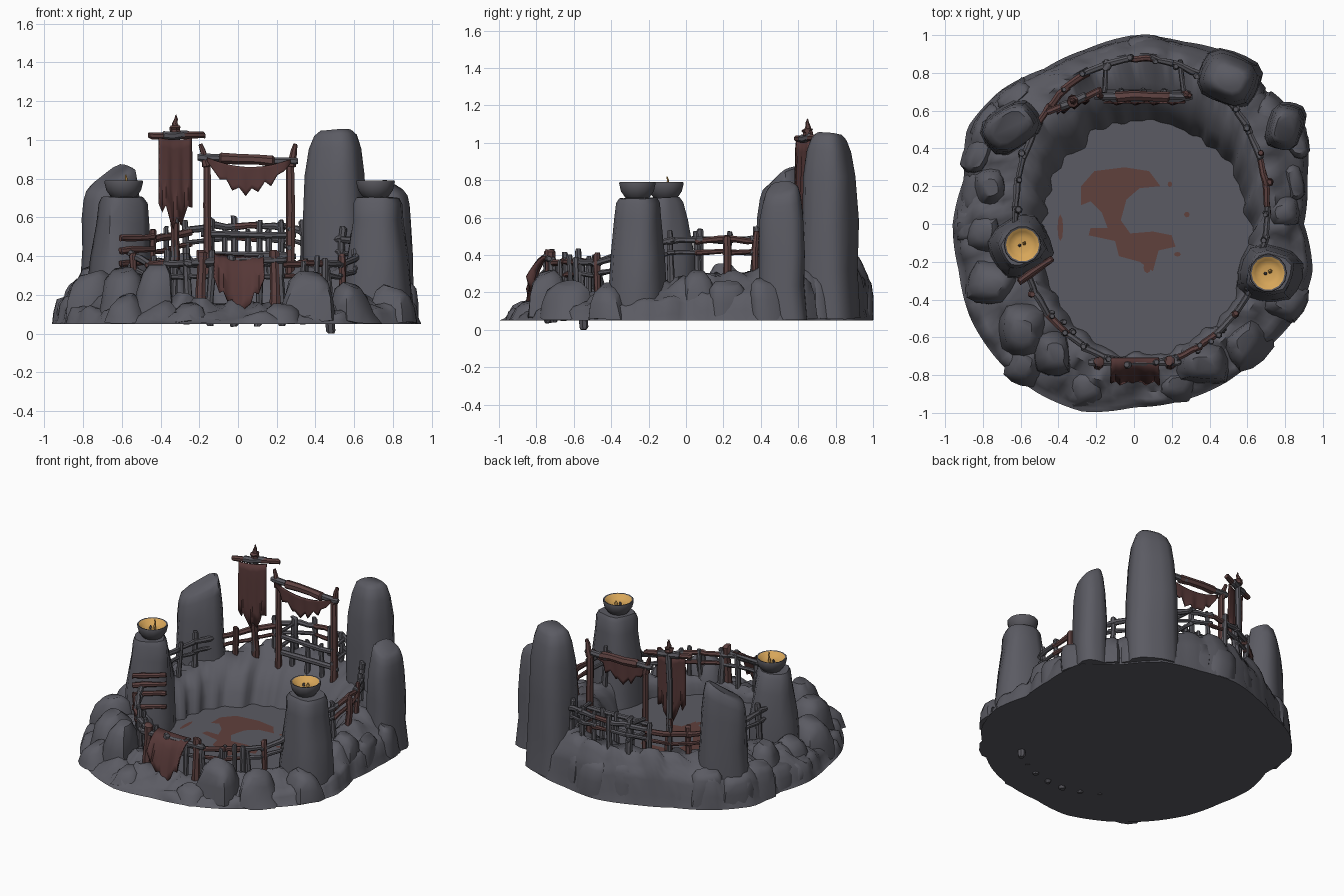
import bpy, bmesh, random
from math import sin, cos, pi, radians, floor
from mathutils import Vector, noise

random.seed(4)
cube = bpy.data.objects.get("Cube")
if cube:
    bpy.data.objects.remove(cube)


def material(name, rgb):
    m = bpy.data.materials.new(name)
    m.use_nodes = True
    m.diffuse_color = (*rgb, 1)
    bsdf = m.node_tree.nodes["Principled BSDF"]
    bsdf.inputs["Base Color"].default_value = (*rgb, 1)
    bsdf.inputs["Roughness"].default_value = 0.9
    return m


ROCK = material("grey_rock", (0.105, 0.105, 0.125))
WOOD = material("grey_wood", (0.097, 0.095, 0.11))
RED = material("red_stained_wood", (0.108, 0.052, 0.05))
CLOTH = material("dark_red_cloth", (0.092, 0.039, 0.038))
STAIN = material("floor_stain", (0.117, 0.052, 0.046))
GOLD = material("gold_embers", (0.68, 0.38, 0.1))


def finish(name, bm, mats, angle=40):
    bmesh.ops.recalc_face_normals(bm, faces=bm.faces)
    mesh = bpy.data.meshes.new(name)
    bm.to_mesh(mesh)
    bm.free()
    for m in mats:
        mesh.materials.append(m)
    ob = bpy.data.objects.new(name, mesh)
    bpy.context.collection.objects.link(ob)
    bpy.ops.object.select_all(action='DESELECT')
    ob.select_set(True)
    bpy.context.view_layer.objects.active = ob
    bpy.ops.object.shade_smooth_by_angle(angle=radians(angle))
    return ob


def loft(bm, rings, mat=0):
    """Skin closed rings of points and cap both ends."""
    vs = [[bm.verts.new(p) for p in ring] for ring in rings]
    n = len(vs[0])
    faces = [bm.faces.new((a[i], a[(i + 1) % n], b[(i + 1) % n], b[i]))
             for a, b in zip(vs, vs[1:]) for i in range(n)]
    faces += [bm.faces.new(vs[0][::-1]), bm.faces.new(vs[-1])]
    for f in faces:
        f.material_index = mat


def stick(bm, a, b, r, mat=0, tip=0.85, sides=7):
    """Slightly crooked round timber from a to b."""
    a, b = Vector(a), Vector(b)
    q = (b - a).to_track_quat('Z', 'Y')
    rings = []
    for t in (0, 0.04, 0.35, 0.7, 0.96, 1):
        k = r * (1 + (tip - 1) * t) * (0.75 if t in (0, 1) else random.uniform(0.9, 1.15))
        off = Vector((random.uniform(-.25, .25), random.uniform(-.25, .25), 0)) * r
        rings.append([a.lerp(b, t) + q @ (off + Vector((k * cos(2 * pi * i / sides),
                     k * sin(2 * pi * i / sides), 0))) for i in range(sides)])
    loft(bm, rings, mat)


# Plan curves: floor edge, crest of the bank, and ragged outer edge
OUTER = [.9, .95, 1.05, .99, 1.04, 1.0, 1.0, .96, .95, 1.0, 1.02, .93,
         .96, .96, 1.0, 1.02, 1.03, 1.03, .97, .97, .97, .96, .99, .98]


def floor_edge(a):
    return Vector((0.06 + 0.55 * cos(a), -0.07 + 0.62 * sin(a), 0))


def crest(a):
    return Vector((0.04 + 0.67 * cos(a), 0.07 + 0.81 * sin(a), 0))


def outer(a):
    k = (a / (2 * pi) * 24) % 24
    i = floor(k)
    r = OUTER[i] + (OUTER[(i + 1) % 24] - OUTER[i]) * (k - i)
    return Vector((r * cos(a), r * sin(a), 0))


def crest_z(a):
    return 0.28 + 0.115 * sin(a)


def ledge_z(a):
    return 0.175 + 0.09 * sin(a)


def ramp(x, lo, hi):
    return min(max((x - lo) / (hi - lo), 0), 1)


def rail_z(a):
    return .36 + .12 * ramp(sin(a), -.65, -.2) + .075 * ramp(sin(a), .75, .97)


def lumps(p):
    d = noise.voronoi(p * 6)[0]
    return min(d[1] - d[0], 0.45)


# Rocky bank with sunken floor and flat underside
angles = [2 * pi * i / 150 for i in range(150)]
FLOOR_Z = 0.09
rings = []
for t, h in ((0, 0), (.12, .3), (.3, .62), (.6, .85), (1, 1)):
    ring = []
    for a in angles:
        p = floor_edge(a).lerp(crest(a), t)
        groove = noise.noise(Vector((cos(a), sin(a), 0)) * 7)
        p += Vector((cos(a), sin(a), 0)) * groove * 0.05 * (1 - .6 * t)
        p.z = FLOOR_Z + (crest_z(a) - FLOOR_Z) * h
        p.z += 0.08 * h * (lumps(p) - 0.2)
        ring.append(p)
    rings.append(ring)
for v, h in ((.2, .95), (.4, .75), (.55, .55), (.7, .3), (.84, .1), (.93, -.1), (.98, -.5)):
    ring = []
    for a in angles:
        p = crest(a).lerp(outer(a), v)
        p.z = ledge_z(a) + (crest_z(a) - ledge_z(a)) * h if h > 0 else ledge_z(a) * (1 + h)
        p.z = max(p.z + 0.17 * (lumps(p.xy.to_3d()) - 0.2) * (1 - 0.5 * v), 0.06)
        p *= 1 - 0.04 * v * (0.45 - lumps(p.xy.to_3d()))
        ring.append(p)
    rings.append(ring)
rings.append([outer(a) + Vector((0, 0, .05)) for a in angles])
bm = bmesh.new()
loft(bm, rings)
finish("rocky_bank_and_floor", bm, [ROCK], 58)


# Standing stones, pillars and boulders: rounded-box cross-sections
def stone(name, x, y, rot, prof, slope=(0, 0), n=16, rough=0.02):
    rings = []
    top = prof[-1][0]
    for z, hx, hy in prof:
        ring = []
        for i in range(n):
            a = 2 * pi * (i + .5) / n
            c, s = cos(a), sin(a)
            k = (abs(c) ** 3.5 + abs(s) ** 3.5) ** (-1 / 3.5)
            u, v = hx * k * c, hy * k * s
            p = Vector((u * cos(rot) - v * sin(rot), u * sin(rot) + v * cos(rot), 0))
            lift = (p.x * slope[0] + p.y * slope[1]) * (z / top) ** 4
            p += Vector((x, y, z + lift))
            p += noise.noise_vector(p * 4) * rough
            p.z = max(p.z, .052)
            ring.append(p)
        rings.append(ring)
    bm = bmesh.new()
    loft(bm, rings)
    finish(name, bm, [ROCK], 50)


def tall(top, hx, hy, blunt=0.0):
    shape = ((.05, 1.08), (.3, 1.06), (.55, 1.0), (.78, .92), (.91, .78), (.975, .62), (1, .42))
    return [(max(.055, top * f), hx * (k + blunt * f ** 8), hy * (k + blunt * f ** 8)) for f, k in shape]


stone("tall_standing_stone", 0.50, 0.77, -0.4, tall(1.05, .152, .128, .06))
stone("left_standing_stone", -0.65, 0.51, 0.6, tall(.81, .15, .11, .18), (.4, .5))
stone("right_standing_stone", 0.80, 0.51, -0.25, tall(.76, .085, .115, .15), (-.6, .15))


def pillar(name, x, y, rot):
    prof = ((.055, .165, .155), (.2, .16, .15), (.4, .145, .135), (.58, .125, .12),
            (.67, .113, .108), (.7, .095, .09))
    stone(name, x, y, rot, prof, n=14, rough=0.025)


pillar("left_pillar", -0.6, -0.12, 0.5)
pillar("right_pillar", 0.72, -0.26, -0.3)

# Columnar blocks round the back edge, sunk into the bank
for i in range(15):
    a = radians(15 + 165 * i / 14)
    w, d = random.uniform(.09, .11), random.uniform(.055, .07)
    top = ledge_z(a) + random.uniform(.015, .06)
    p = outer(a) - Vector((cos(a), sin(a), 0)) * (d * 1.05 + .012)
    stone("edge_block", p.x, p.y, a + pi / 2, [(.055, w * 1.02, d * 1.05), (top * .6, w, d),
          (top * .88, w * .9, d * .85), (top, w * .65, d * .55)],
          (-.5 * cos(a), -.5 * sin(a)), n=12, rough=.03)
# Soft boulders along the front and sides
for x, y, top, w in ((.36, -.74, .31, .12), (-.43, -.68, .34, .1), (-.59, -.56, .31, .13),
                     (-.77, .18, .35, .1), (.6, -.62, .23, .12), (-.75, -.31, .33, .12),
                     (.79, .08, .3, .1), (.8, -.42, .24, .1), (-.79, -.05, .3, .1),
                     (-.58, -.74, .16, .11), (-.26, -.86, .15, .1), (.24, -.85, .15, .09)):
    stone("bank_boulder", x, y, x * 2 + y, [(.055, w * 1.15, w * 1.05), (top * .55, w, w * .9),
          (top * .85, w * .8, w * .7), (top, w * .45, w * .4)], (-.3 * x, -.3 * y), n=12, rough=.04)


# Fire bowls with hollow glowing insides
def fire_bowl(x, y, flame):
    bm = bmesh.new()
    prof = ((.035, .69), (.065, .705), (.09, .74), (.1, .782), (.097, .79), (.088, .788), (.07, .765), (.04, .755))
    loft(bm, [[Vector((x + r * cos(2 * pi * i / 14), y + r * sin(2 * pi * i / 14), z))
               for i in range(14)] for r, z in prof])
    for f in bm.faces:
        c = f.calc_center_median()
        if c.z > .75 and (c.xy - Vector((x, y))).length < .082:
            f.material_index = 1
    stick(bm, (x + .01, y + .01, .75), (x + .012, y + .01, flame), .012, 1, .3, 5)
    stick(bm, (x - .015, y - .005, .75), (x - .015, y, .775), .01, 0, .5, 5)
    finish("fire_bowl", bm, [WOOD, GOLD])


fire_bowl(-0.59, -0.11, .82)
fire_bowl(0.71, -0.26, .78)

# Ring fence: posts with two crooked rails, some stained
bm = bmesh.new()
POSTS = 34
STAINED = (0, 1, 8, 11, 12, 13, 21, 27, 28)
for i in range(POSTS):
    a, b = (2 * pi * (i + k) / POSTS for k in (0, 1))
    p, q = crest(a), crest(b)
    pz, qz = rail_z(a), rail_z(b)
    lean = Vector((random.uniform(-.02, .02), random.uniform(-.02, .02), 0))
    stick(bm, p + Vector((0, 0, crest_z(a) - .13)), p + lean + Vector((0, 0, pz + random.uniform(.02, .075))),
          random.uniform(.017, .023), 1 if i in (1, 2, 13, 20, 30) else 0)
    for k, drop in enumerate((0, .065)):
        jit = random.uniform(-.01, .01)
        over = (q - p) * .15
        stick(bm, p - over + Vector((0, 0, pz - drop + jit)), q + over + Vector((0, 0, qz - drop - jit)),
              .019 - .005 * k, 1 if i in STAINED else 0)
# Heavier front posts, loose stakes and the one piercing the ground
for x in (-.19, .19):
    stick(bm, (x, -.74, .1), (x, -.73, .43), .03, 1)
stick(bm, (-.24, -.735, .37), (.25, -.735, .38), .02, 0)
stick(bm, (.48, -.55, 0), (.46, -.56, .36), .022, 0)
for x, y in ((.33, -.67), (.4, -.62), (-.38, -.52), (-.33, -.57), (-.44, -.47)):
    stick(bm, (x, y, .08), (x + .01, y, .36 + random.uniform(0, .05)), .018, 0)
# Ladder-like barrier beside the left pillar
for z in (.27, .36, .43, .49):
    stick(bm, (-.61, -.31, z), (-.43, -.18, z + .01), .018, 1)
finish("ring_fence", bm, [WOOD, RED])

# Gate frame at the back with its walkway rails
bm = bmesh.new()
for x, tilt in ((-.16, -.03), (.27, .025)):
    stick(bm, (x, .68, .15), (x, .68, .88), .025, 1)
    stick(bm, (x, .68, .86), (x + tilt, .68, .98), .024, 1, .5)
    for z in (.44, .54):
        stick(bm, (x, .66, z), (x * .9, .87, z + .01), .015, 0)
stick(bm, (-.21, .675, .905), (.31, .675, .89), .022, 0)
stick(bm, (-.1, .675, .902), (.19, .675, .893), .028, 1, 1)
for z in (.4, .51):
    stick(bm, (-.19, .69, z), (.3, .69, z), .02, 0)
for x in (-.07, .05, .16):
    stick(bm, (x, .7, .2), (x, .7, .54), .018, 0)
finish("back_gate", bm, [WOOD, RED])

# Tall banner pole with crossbar and spear tip
bm = bmesh.new()
stick(bm, (-.33, .655, .2), (-.32, .65, 1.06), .022, 0)
stick(bm, (-.33, .655, .3), (-.33, .652, .58), .026, 1)
stick(bm, (-.46, .59, 1.02), (-.17, .71, 1.025), .02, 1)
stick(bm, (-.39, .62, 1.021), (-.25, .677, 1.023), .023, 0, 1)
stick(bm, (-.32, .65, 1.04), (-.32, .65, 1.075), .03, 1, .9)
stick(bm, (-.32, .65, 1.06), (-.32, .65, 1.13), .024, 1, .1)
finish("banner_pole", bm, [WOOD, RED])


# Ragged cloths: each column has its own length
def cloth(name, a, b, drops, sag, bulge, rows=6):
    a, b, bulge = Vector(a), Vector(b), Vector(bulge)
    bm = bmesh.new()
    grid = []
    for i, d in enumerate(drops):
        s = i / (len(drops) - 1)
        col = []
        for j in range(rows + 1):
            t = j / rows
            p = a.lerp(b, s) + bulge * t ** .5
            p.z -= sag * 4 * s * (1 - s) + d * t ** 1.2
            p.y += .012 * sin(i * 2.1) * t
            col.append(bm.verts.new(p))
        grid.append(col)
    for g, h in zip(grid, grid[1:]):
        for j in range(rows):
            bm.faces.new((g[j], h[j], h[j + 1], g[j + 1]))
    ob = finish(name, bm, [CLOTH], 60)
    mod = ob.modifiers.new("thickness", 'SOLIDIFY')
    mod.thickness = 0.008


cloth("gate_cloth", (-.16, .645, .91), (.27, .645, .9),
      [.02, .05, .09, .08, .13, .11, .15, .11, .13, .08, .11, .06, .05, .02], .045, (0, 0, 0))
cloth("pole_banner", (-.41, .595, 1.01), (-.24, .665, 1.01),
      [.34, .38, .34, .41, .46, .4, .44, .39, .35, .36], .01, (0, -.01, 0))
cloth("front_banner", (-.12, -.71, .415), (.13, -.71, .405),
      [.12, .2, .19, .24, .23, .31, .32, .27, .25, .19, .2, .12], .005, (0, -.135, 0))


# Stains on the floor as thin plates
def stain(points):
    bm = bmesh.new()
    f = bm.faces.new([bm.verts.new((x, y, FLOOR_Z + .004)) for x, y in points])
    bmesh.ops.triangulate(bm, faces=[f])
    finish("floor_stain", bm, [STAIN])


stain([(-.28, .2), (-.21, .28), (-.05, .3), (.08, .28), (.14, .2), (.03, .19), (-.04, .13),
       (-.07, .02), (-.02, -.05), (.1, -.04), (.2, -.06), (.22, -.12), (.13, -.14), (.1, -.25),
       (.03, -.2), (-.08, -.17), (-.1, -.09), (-.24, -.06), (-.23, -.02), (-.14, -.02),
       (-.17, .06), (-.23, .12), (-.28, .1)])
for x, y, rx, ry in ((.28, .05, .015, .015), (.19, .21, .012, .015), (.23, -.16, .018, .012),
                     (-.39, -.02, .015, .07), (.07, -.23, .02, .03)):
    stain([(x + rx * cos(i * pi / 4), y + ry * sin(i * pi / 4)) for i in range(8)])
